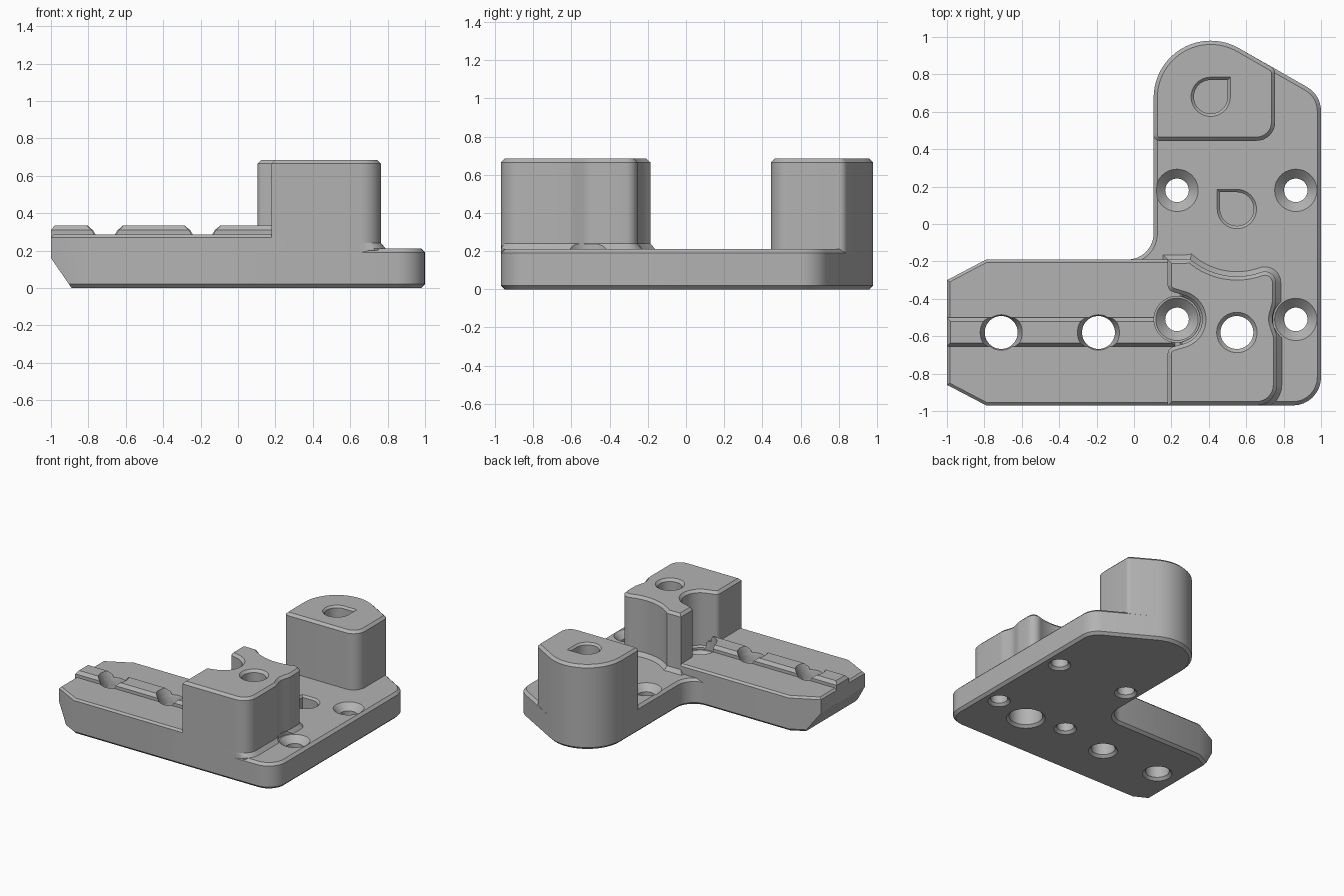
import bpy, bmesh
from math import sin, cos, tan, radians, pi
from mathutils import Vector

default = bpy.data.objects.get("Cube")
if default:
    bpy.data.objects.remove(default, do_unlink=True)

grey = bpy.data.materials.new("matte grey")
grey.use_nodes = True
COLOUR = (0.45, 0.45, 0.45, 1)
grey.diffuse_color = COLOUR
grey.node_tree.nodes["Principled BSDF"].inputs["Base Color"].default_value = COLOUR


def arc(cx, cy, r, a0, a1, n=16):
    """Points on an arc, angles in degrees."""
    angles = [radians(a0 + (a1 - a0) * i / n) for i in range(n + 1)]
    return [(cx + r * cos(a), cy + r * sin(a)) for a in angles]


def rounded(corners, n=8):
    """Outline from corners (x, y) or (x, y, fillet radius)."""
    out = []
    for i, c in enumerate(corners):
        p = Vector(c[:2])
        if len(c) == 2:
            out.append(p)
            continue
        a = (Vector(corners[i - 1][:2]) - p).normalized()
        b = (Vector(corners[(i + 1) % len(corners)][:2]) - p).normalized()
        half = a.angle(b) / 2
        centre = p + (a + b).normalized() * c[2] / sin(half)
        start = p + a * c[2] / tan(half) - centre
        end = p + b * c[2] / tan(half) - centre
        sweep = start.angle_signed(end)
        for k in range(n + 1):
            t = -sweep * k / n
            out.append(centre + Vector((start.x * cos(t) - start.y * sin(t),
                                        start.x * sin(t) + start.y * cos(t))))
    return out


def inset(points, d):
    """Move a counter-clockwise outline inwards by d."""
    pts = [Vector(p) for p in points]
    out = []
    for i, p in enumerate(pts):
        u = (p - pts[i - 1]).normalized()
        v = (pts[(i + 1) % len(pts)] - p).normalized()
        n1, n2 = Vector((-u.y, u.x)), Vector((-v.y, v.x))
        out.append(p + (n1 + n2) * d / max(1 + n1.dot(n2), 0.3))
    return out


def prism(name, points, layers, front=None):
    """Stack outlines given as (inset, z) layers and cap both ends."""
    bm = bmesh.new()
    rings = []
    for d, z in layers:
        ring = inset(points, d)
        if front is not None:
            ring = [Vector((p.x, max(p.y, front))) for p in ring]
        rings.append([bm.verts.new((p.x, p.y, z)) for p in ring])
    n = len(points)
    for lo, hi in zip(rings, rings[1:]):
        for i in range(n):
            j = (i + 1) % n
            bm.faces.new((lo[i], lo[j], hi[j], hi[i]))
    bm.faces.new(rings[0][::-1])
    bm.faces.new(rings[-1])
    mesh = bpy.data.meshes.new(name)
    bm.to_mesh(mesh)
    bm.free()
    mesh.materials.append(grey)
    obj = bpy.data.objects.new(name, mesh)
    bpy.context.scene.collection.objects.link(obj)
    return obj


def drill(name, x, y, profile):
    """Round cutter from (radius, z) steps."""
    circle = arc(x, y, 1, 0, 352.5, 47)
    obj = prism(name, circle, [(1 - r, z) for r, z in profile])
    obj.hide_render = True
    return obj


def teardrop(name, x, y, turn, floor, top):
    """Blind cutter: round with one square corner."""
    r = 0.09
    a = radians(turn + 45)
    tip = (x + r * 2 ** 0.5 * cos(a), y + r * 2 ** 0.5 * sin(a))
    points = arc(x, y, r, turn + 90, turn + 360, 30) + [tip]
    obj = prism(name, points, [(0, floor), (0, top - 0.015), (-0.015, top), (-0.015, top + 0.05)])
    obj.hide_render = True
    return obj


FRONT = -0.97
EDGE = 0.02

# Base plate with the round back end and the inner fillet towards the arm
plate = prism("base_plate", rounded(
    [(0.1, FRONT), (1, FRONT, 0.15), (1, 0.69, 0.15)]
    + arc(0.41, 0.675, 0.305, 60, 180, 24)
    + arc(-0.035, -0.05, 0.14, 0, -90)
    + [(-0.035, -0.4), (0.1, -0.4)]),
    [(EDGE, 0), (0, EDGE), (0, 0.19), (EDGE, 0.21)])

# Side arm, sloped under its free end
arm = prism("side_arm", [(-1, -0.86), (-0.79, FRONT), (0.26, FRONT), (0.26, -0.19),
                         (-0.79, -0.19), (-1, -0.3)],
            [(EDGE, 0), (0, EDGE), (0, 0.27), (0.015, 0.285)])
bm = bmesh.new()
bm.from_mesh(arm.data)
cut = bmesh.ops.bisect_plane(bm, geom=bm.verts[:] + bm.edges[:] + bm.faces[:],
                             plane_co=(-1, 0, 0.16), plane_no=(-0.16, 0, -0.11), clear_outer=True)
bmesh.ops.edgenet_fill(bm, edges=[e for e in cut["geom_cut"] if isinstance(e, bmesh.types.BMEdge)])
bmesh.ops.recalc_face_normals(bm, faces=bm.faces)
bm.to_mesh(arm.data)
bm.free()

# Guide rib along the arm
rib = prism("guide_rib", [(-1, -0.655), (0.22, -0.655), (0.22, -0.5), (-1, -0.5)],
            [(0, 0.22), (0, 0.31), (EDGE, 0.335)])

# Front block, hollowed around the screw and the plate recess
block_outline = rounded(
    [(0.18, FRONT), (0.765, FRONT, 0.11), (0.765, -0.6, 0.08), (0.735, -0.51, 0.1),
     (0.76, -0.42, 0.1), (0.76, -0.235, 0.06)]
    + arc(0.55, 0.1, 0.38, 290, 229)
    + [(0.28, -0.19), (0.18, -0.19), (0.18, -0.355, 0.04)]
    + arc(0.23, -0.51, 0.135, 70, -70)
    + [(0.18, -0.665, 0.04)])
block = prism("front_block", block_outline, [(0, EDGE), (0, 0.665), (EDGE, 0.685)])
foot = prism("front_block_foot", block_outline, [(-0.025, 0.2), (-0.025, 0.21), (0, 0.24)], FRONT)

# Back block
back = prism("back_block", rounded(
    [(0.105, 0.445, 0.03), (0.755, 0.445, 0.1), (0.755, 0.828, 0.04)]
    + arc(0.41, 0.675, 0.305, 60, 180, 24)),
    [(0, EDGE), (0, 0.665), (EDGE, 0.685)])

# Cutters for the countersunk screws, bolts and recesses
cutters = [drill("screw_cutter", x, y, [(0.095, -0.01), (0.065, 0.02), (0.065, 0.16),
                                        (0.115, 0.21), (0.125, 0.211), (0.125, 0.42)])
           for x in (0.23, 0.865) for y in (0.18, -0.51)]
cutters += [drill("arm_hole_cutter", x, -0.58, [(0.12, -0.01), (0.09, 0.02), (0.09, 0.265),
                                                (0.118, 0.345)]) for x in (-0.71, -0.19)]
cutters.append(drill("bolt_cutter", 0.55, -0.58, [(0.155, -0.01), (0.125, 0.02), (0.125, 0.4),
                                                  (0.09, 0.401), (0.09, 0.665), (0.12, 0.695)]))
cutters.append(teardrop("back_recess_cutter", 0.41, 0.68, 0, 0.58, 0.685))
cutters.append(teardrop("plate_recess_cutter", 0.55, 0.08, 90, 0.1, 0.21))

# Cut every part, then smooth the curved walls
bpy.context.view_layer.update()


def box(o):
    co = [v.co for v in o.data.vertices]
    return [(min(c[i] for c in co), max(c[i] for c in co)) for i in range(3)]


for part in (plate, arm, rib, block, foot, back):
    bpy.ops.object.select_all(action='DESELECT')
    part.select_set(True)
    bpy.context.view_layer.objects.active = part
    for cutter in cutters:
        if all(a[0] < b[1] and b[0] < a[1] for a, b in zip(box(part), box(cutter))):
            mod = part.modifiers.new("cut", 'BOOLEAN')
            mod.operation, mod.solver, mod.object = 'DIFFERENCE', 'EXACT', cutter
            bpy.ops.object.modifier_apply(modifier=mod.name)
    bpy.ops.object.shade_smooth_by_angle(angle=radians(30))
for cutter in cutters:
    bpy.data.objects.remove(cutter, do_unlink=True)
